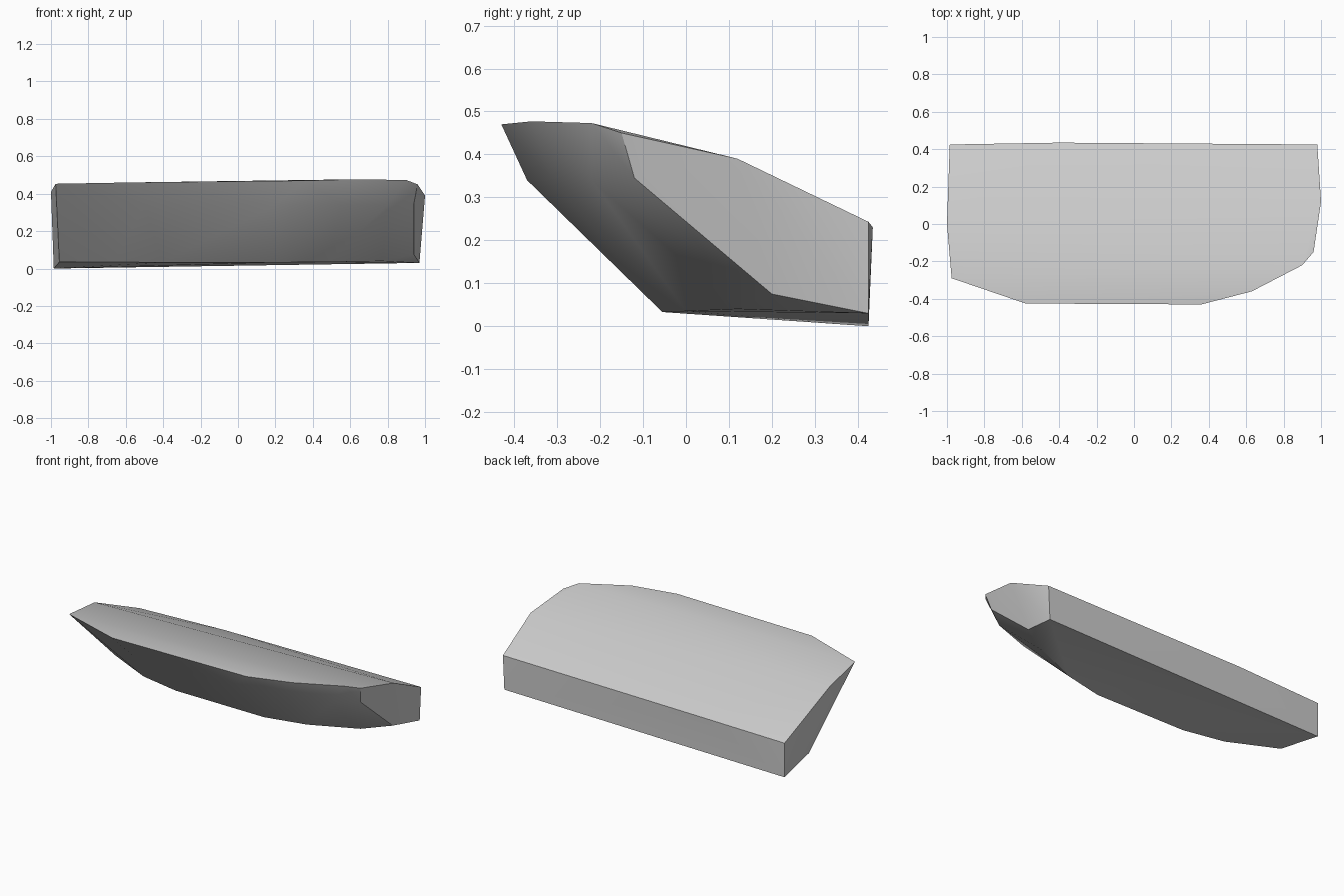
import bpy
import bmesh
import math

default_cube = bpy.data.objects.get("Cube")
if default_cube:
    bpy.data.objects.remove(default_cube, do_unlink=True)


def make_material(name, colour):
    material = bpy.data.materials.new(name)
    material.use_nodes = True
    material.diffuse_color = colour
    shader = next(n for n in material.node_tree.nodes if n.type == "BSDF_PRINCIPLED")
    shader.inputs["Base Color"].default_value = colour
    shader.inputs["Roughness"].default_value = 0.8
    return material


def make_hull(name, outlines, material, sharp_angle):
    """Wrap a tight convex skin around a set of outlines."""
    bm = bmesh.new()
    for outline in outlines:
        for point in outline:
            bm.verts.new(point)
    result = bmesh.ops.convex_hull(bm, input=list(bm.verts), use_existing_faces=False)
    leftovers = set(result["geom_interior"]) | set(result["geom_unused"])
    loose = [v for v in leftovers if isinstance(v, bmesh.types.BMVert)]
    bmesh.ops.delete(bm, geom=loose, context="VERTS")
    # Merge faces that lie almost in one plane
    bmesh.ops.dissolve_limit(bm, angle_limit=math.radians(1),
                             verts=list(bm.verts), edges=list(bm.edges))
    bmesh.ops.recalc_face_normals(bm, faces=list(bm.faces))

    mesh = bpy.data.meshes.new(name)
    bm.to_mesh(mesh)
    bm.free()
    mesh.materials.append(material)
    obj = bpy.data.objects.new(name, mesh)
    bpy.context.collection.objects.link(obj)

    bpy.ops.object.select_all(action="DESELECT")
    obj.select_set(True)
    bpy.context.view_layer.objects.active = obj
    bpy.ops.object.shade_smooth_by_angle(angle=math.radians(sharp_angle))
    return obj


# Upper rim, from the right end round the overhanging front to the left end
upper_rim = [
    (-1, 0, .41), (-.975, -.29, .453), (-.58, -.425, .46), (.36, -.43, .47),
    (.63, -.36, .477), (.9, -.22, .473), (.96, -.15, .45), (1, .12, .39),
]

# Belly line under the overhang
belly = [
    (-.5, -.34, .34), (.2, -.37, .34), (.55, -.31, .34),
    (.8, -.22, .34), (.94, -.12, .345),
]

# Front edge of the underside
lower_rim = [
    (-.955, .14, .035), (-.66, 0, .034), (-.4, -.05, .033), (.22, -.055, .033),
    (.48, 0, .035), (.77, .12, .04), (.94, .2, .075),
]

# Broad upright break face at the back
back_face = [
    (-.985, .425, .215), (-.4, .435, .23), (.98, .425, .243),
    (-.985, .425, 0), (.97, .425, .03),
]

stone = make_material("grey_stone", (.6, .6, .6, 1))
make_hull("rock_slab", [upper_rim, belly, lower_rim, back_face], stone, 30)
